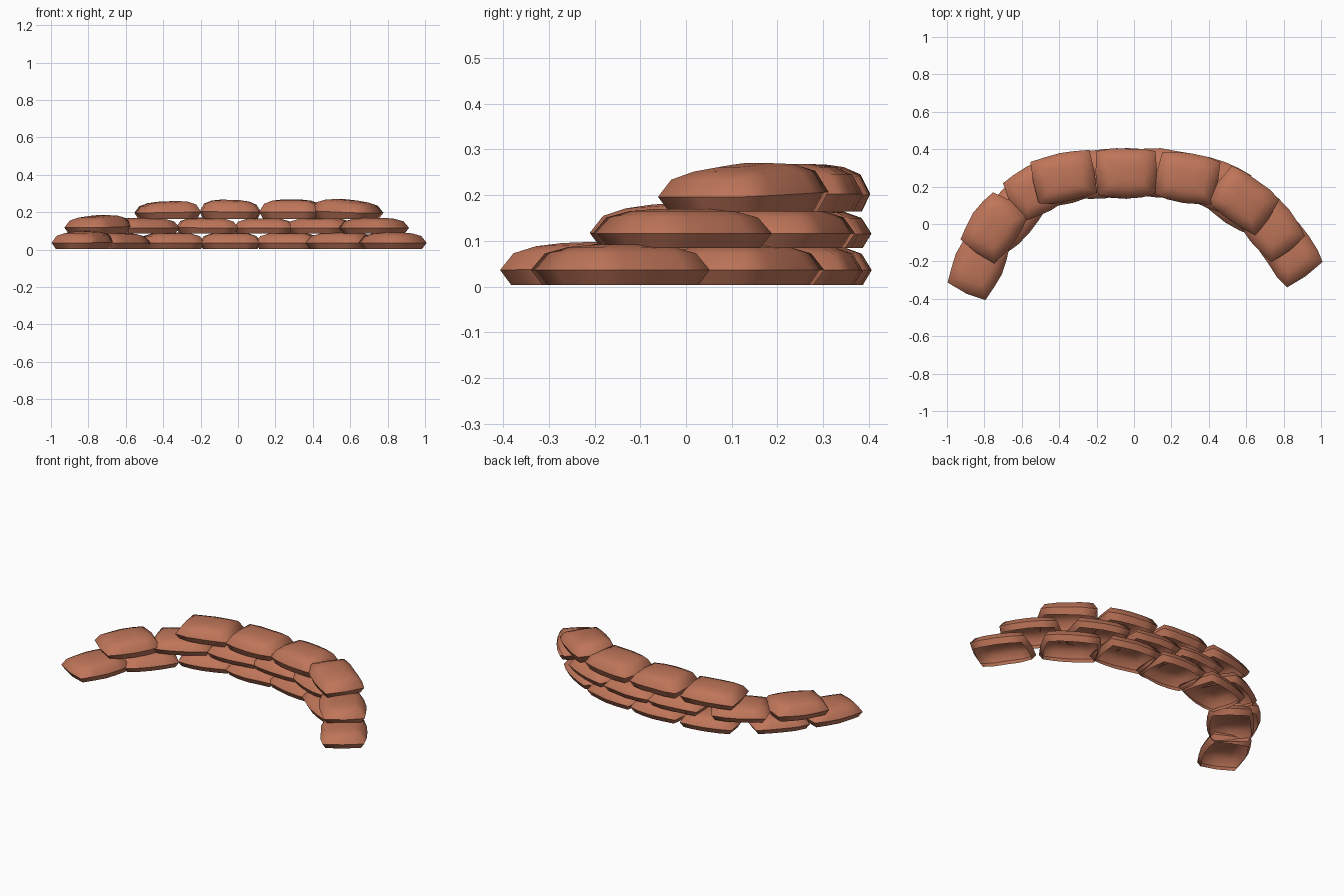
import bpy, bmesh, math, random
from mathutils import Vector, Matrix

if "Cube" in bpy.data.objects:
    bpy.data.objects.remove(bpy.data.objects["Cube"])

random.seed(4)
mat = bpy.data.materials.new("terracotta cloth")
mat.diffuse_color = (0.52, 0.178, 0.10, 1)
mat.use_nodes = True
mat.node_tree.nodes["Principled BSDF"].inputs["Base Color"].default_value = mat.diffuse_color

# plan outline of a bag (half length = half width = 1), counter-clockwise
PLAN = [(1, 0), (.94, .86), (.5, .96), (0, 1), (-.5, .96), (-.94, .86),
        (-1, 0), (-.94, -.86), (-.5, -.96), (0, -1), (.5, -.96), (.94, -.86)]
# loft sections: height, length scale, width scale
SECTIONS = [(0, .88, .86), (.37, 1, 1), (.78, .85, .84), (.94, .6, .56), (1, .3, .26)]


def sandbag(name, x, y, z, angle, length=.335, width=.265, height=.09, tilt=0.0):
    """Open-bottomed pillow; tilt raises the top towards its local +x end."""
    bm = bmesh.new()
    rings = []
    # small irregularity shared by all rings so that the sides stay clean
    jit = [(random.uniform(-.03, .03), random.uniform(-.03, .03)) for _ in PLAN]
    for h, sx, sy in SECTIONS:
        ring = []
        for (px, py), (jx, jy) in zip(PLAN, jit):
            u, v = (px + jx) * sx, (py + jy) * sy
            ring.append(bm.verts.new((u * length / 2, v * width / 2,
                                      h * height * (1 + tilt * u))))
        rings.append(ring)
    n = len(PLAN)
    for a, b in zip(rings, rings[1:]):
        for i in range(n):
            j = (i + 1) % n
            bm.faces.new((a[i], a[j], b[j], b[i]))
    bm.faces.new(rings[-1])
    for f in bm.faces:
        f.smooth = True
    # sharp seam along the widest ring
    for i in range(n):
        bm.edges.get((rings[1][i], rings[1][(i + 1) % n])).smooth = False
    me = bpy.data.meshes.new(name)
    bm.to_mesh(me)
    bm.free()
    me.materials.append(mat)
    ob = bpy.data.objects.new(name, me)
    ob.matrix_world = Matrix.Translation((x, y, z)) @ Matrix.Rotation(math.radians(angle), 4, 'Z')
    bpy.context.collection.objects.link(ob)


# courses: base height, then bags as x, y, angle, height, tilt
COURSES = {
    "bottom": (0.004, [(-.83, -.215, 66, .093, .06), (-.66, .04, 50, .085, 0),
                       (-.355, .245, 14, .087, 0), (-.04, .27, 0, .087, 0),
                       (.27, .25, -9, .087, 0), (.56, .12, -34, .088, 0),
                       (.825, -.14, -56, .088, 0)]),
    "middle": (0.085, [(-.75, -.02, 55, .097, .1), (-.51, .19, 28, .085, 0),
                       (-.165, .27, 4, .085, -.04), (.14, .27, -3, .082, 0),
                       (.44, .21, -20, .085, 0), (.725, -.01, -50, .085, 0)]),
    "top": (0.164, [(-.375, .25, 11, .094, .08), (-.04, .272, 0, .102, -.05),
                    (.285, .245, -10, .104, 0), (.585, .125, -36, .102, -.15)]),
}
for course, (z, bags) in COURSES.items():
    for i, (x, y, ang, h, t) in enumerate(bags):
        sandbag(f"{course}_sandbag_{i + 1}", x, y, z, ang, height=h, tilt=t)
